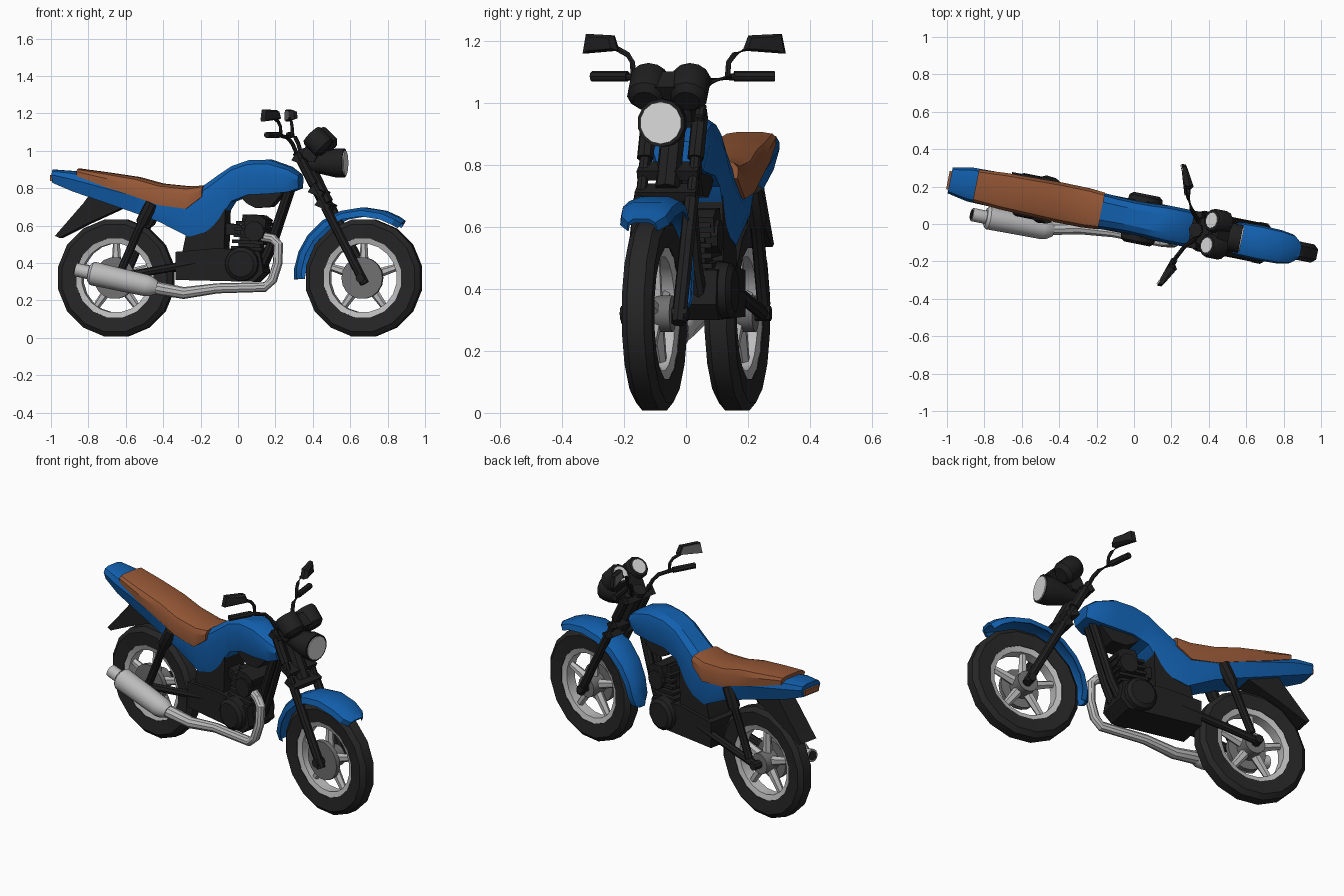
import bpy, bmesh, math
from mathutils import Vector, Matrix

cube = bpy.data.objects.get("Cube")
if cube:
    bpy.data.objects.remove(cube)

# Whole bike is built along x, then turned slightly
PLACE = Matrix.Translation((0.007, 0.033, 0)) @ Matrix.Rotation(math.radians(-11.4), 4, 'Z')


def material(name, rgb):
    m = bpy.data.materials.new(name)
    m.use_nodes = True
    m.diffuse_color = (*rgb, 1)
    m.node_tree.nodes["Principled BSDF"].inputs["Base Color"].default_value = (*rgb, 1)
    return m


blue = material("blue paint", (0.006, 0.115, 0.42))
brown = material("brown leather", (0.3, 0.095, 0.036))
black = material("black metal", (0.014, 0.014, 0.014))
rubber = material("tyre rubber", (0.019, 0.019, 0.019))
silver = material("silver", (0.5, 0.5, 0.5))
grey = material("grey steel", (0.16, 0.16, 0.16))
glass = material("lamp glass", (0.7, 0.7, 0.7))


def finish(name, bm, mat, angle=32):
    bmesh.ops.recalc_face_normals(bm, faces=bm.faces)
    bm.transform(PLACE)
    me = bpy.data.meshes.new(name)
    bm.to_mesh(me)
    bm.free()
    me.materials.append(mat)
    ob = bpy.data.objects.new(name, me)
    bpy.context.collection.objects.link(ob)
    bpy.ops.object.select_all(action='DESELECT')
    ob.select_set(True)
    bpy.context.view_layer.objects.active = ob
    bpy.ops.object.shade_smooth_by_angle(angle=math.radians(angle))
    return ob


def skin(name, rings, mat, loop=False):
    """Bridge equal closed rings; cap the ends unless they form a loop."""
    bm = bmesh.new()
    vs = [[bm.verts.new(p) for p in r] for r in rings]
    n = len(vs[0])
    for i in range(len(vs) if loop else len(vs) - 1):
        a, b = vs[i], vs[(i + 1) % len(vs)]
        for k in range(n):
            bm.faces.new((a[k], a[(k + 1) % n], b[(k + 1) % n], b[k]))
    if not loop:
        bm.faces.new(vs[0])
        bm.faces.new(vs[-1])
    return finish(name, bm, mat)


def tube(name, pts, radii, mat, sides=10):
    pts = [Vector(p) for p in pts]
    if not isinstance(radii, (list, tuple)):
        radii = [radii] * len(pts)
    rings = []
    for i, p in enumerate(pts):
        d = (pts[min(i + 1, len(pts) - 1)] - pts[max(i - 1, 0)]).normalized()
        ref = Vector((0, 1, 0)) if abs(d.y) < 0.8 else Vector((0, 0, 1))
        u = d.cross(ref).normalized()
        v = d.cross(u)
        ring = []
        for k in range(sides):
            a = 2 * math.pi * k / sides
            ring.append(p + radii[i] * (u * math.cos(a) + v * math.sin(a)))
        rings.append(ring)
    return skin(name, rings, mat)


def prism(name, outline, t0, t1, mat):
    return skin(name, [[(x, t, z) for x, z in outline] for t in (t0, t1)], mat)


def body_loft(name, sections, mat, low=0.8):
    """Each section is (x, bottom, top, half width)."""
    rings = []
    for x, b, t, w in sections:
        h = t - b
        half = [(0.5 * w, t), (0.85 * w, t - 0.12 * h), (w, t - 0.4 * h), (low * w, b)]
        rings.append([(x, y, z) for y, z in half] + [(x, -y, z) for y, z in reversed(half)])
    return skin(name, rings, mat)


def wheel_ring(name, profile, x, z, mat, steps=16):
    rings = []
    for k in range(steps):
        a = 2 * math.pi * (k + 0.5) / steps
        rings.append([(x + r * math.cos(a), t, z + r * math.sin(a)) for r, t in profile])
    return skin(name, rings, mat, loop=True)


# Wheels
AXLE_Z = 0.32
for end, x in (("front", 0.68), ("rear", -0.67)):
    wheel_ring(end + "_tyre", [(0.318, -0.028), (0.318, 0.028), (0.292, 0.05), (0.215, 0.042),
                               (0.215, -0.042), (0.292, -0.05)], x, AXLE_Z, rubber)
    wheel_ring(end + "_rim", [(0.217, -0.04), (0.217, 0.04), (0.185, 0.03), (0.185, -0.03)],
               x, AXLE_Z, silver, 20)
    for k in range(5):
        a = math.pi / 2 + k * math.tau / 5
        c, s = math.cos(a), math.sin(a)
        tube(end + "_spoke", [(x + r * c, 0, AXLE_Z + r * s) for r in (0.04, 0.2)],
             [0.028, 0.018], silver, 6)
    tube(end + "_hub", [(x, -0.05, AXLE_Z), (x, 0.06, AXLE_Z)], 0.06, grey, 14)
    tube(end + "_brake_disc", [(x, -0.056, AXLE_Z), (x, -0.03, AXLE_Z)], 0.112, grey, 18)
    tube(end + "_axle", [(x, -0.11, AXLE_Z), (x, 0.11, AXLE_Z)], 0.024, black, 8)

# Front mudguard swept around the wheel
rings = []
for deg, w in ((181, 0.035), (172, 0.06), (158, 0.068), (142, 0.075), (125, 0.082),
               (108, 0.09), (90, 0.093), (72, 0.09), (60, 0.08), (54, 0.05)):
    a = math.radians(deg)
    half = [(0.378, 0.5), (0.362, 0.9), (0.33, 1.0)]
    inner = [(0.33, 0.92), (0.352, 0.8), (0.362, 0.45)]
    side = [(r, w * f) for r, f in half + inner]
    prof = side + [(r, -t) for r, t in reversed(side)]
    # outer and inner skin meet in one closed strip
    prof = ([(r, w * f) for r, f in half] + [(r, w * f) for r, f in inner]
            + [(r, -w * f) for r, f in reversed(inner)] + [(r, -w * f) for r, f in reversed(half)])
    rings.append([(0.68 + r * math.cos(a), t, AXLE_Z + r * math.sin(a)) for r, t in prof])
skin("front_mudguard", rings, blue)

# Tank, side panels and tail
body_loft("tank_and_tail", [
    (-1.01, 0.83, 0.90, 0.07), (-0.9, 0.785, 0.892, 0.092), (-0.56, 0.67, 0.82, 0.1),
    (-0.42, 0.62, 0.78, 0.104), (-0.26, 0.54, 0.77, 0.1), (-0.17, 0.565, 0.825, 0.096),
    (-0.1, 0.62, 0.875, 0.092), (-0.03, 0.73, 0.92, 0.09), (0.06, 0.765, 0.95, 0.092),
    (0.17, 0.77, 0.953, 0.1), (0.28, 0.78, 0.915, 0.1), (0.335, 0.80, 0.875, 0.075)], blue)
body_loft("seat", [
    (-0.87, 0.865, 0.905, 0.088), (-0.72, 0.81, 0.885, 0.099), (-0.55, 0.755, 0.86, 0.104),
    (-0.42, 0.71, 0.825, 0.108), (-0.27, 0.69, 0.81, 0.107), (-0.185, 0.755, 0.815, 0.1)],
    brown, 0.99)
prism("tail_lamp", [(-1.022, 0.84), (-1.0, 0.835), (-1.0, 0.87), (-1.022, 0.87)],
      -0.05, 0.05, brown)
prism("rear_mudguard", [(-0.78, 0.80), (-0.84, 0.72), (-0.995, 0.545), (-0.97, 0.535),
                        (-0.82, 0.61), (-0.62, 0.7)], -0.055, 0.055, black)

# Frame and engine
prism("side_panel", [(-0.27, 0.58), (-0.3, 0.44), (-0.07, 0.44), (-0.06, 0.72), (-0.15, 0.74)],
      -0.075, 0.075, black)
prism("tank_underside", [(-0.03, 0.8), (0.05, 0.72), (0.1, 0.695), (0.18, 0.7), (0.27, 0.8)],
      -0.06, 0.06, black)
prism("crankcase", [(-0.33, 0.31), (0.1, 0.3), (0.15, 0.35), (0.13, 0.46), (-0.1, 0.48),
                    (-0.33, 0.46)], -0.095, 0.095, black)
prism("cylinder_core", [(0.0, 0.45), (0.12, 0.45), (0.15, 0.64), (0.03, 0.66)],
      -0.055, 0.055, black)
for k in range(5):
    x, z = 0.055 + 0.007 * k, 0.475 + 0.033 * k
    prism("cylinder_fin", [(x - 0.085, z), (x + 0.085, z - 0.01), (x + 0.085, z + 0.007),
                           (x - 0.085, z + 0.017)], -0.08, 0.08, black)
prism("cylinder_head", [(0.04, 0.6), (0.155, 0.58), (0.165, 0.63), (0.13, 0.655), (0.06, 0.66)],
      -0.09, 0.09, black)
prism("carburettor", [(-0.1, 0.55), (0.02, 0.55), (0.03, 0.6), (-0.1, 0.62)], -0.04, 0.04, black)
for s in (1, -1):
    tube("engine_cover", [(0.035, s * 0.08, 0.395), (0.035, s * 0.12, 0.395),
                          (0.035, s * 0.135, 0.395)], [0.095, 0.09, 0.07], black, 14)
    tube("head_cover", [(0.1, s * 0.06, 0.57), (0.1, s * 0.1, 0.57)], 0.055, black, 10)
    tube("down_tube", [(0.285, s * 0.025, 0.82), (0.17, s * 0.03, 0.48), (0.1, s * 0.04, 0.33)],
         0.024, black, 8)
    tube("swing_arm", [(-0.67, s * 0.085, AXLE_Z), (-0.22, s * 0.075, 0.4)], 0.022, black, 8)
    tube("shock_absorber", [(-0.46, s * 0.09, 0.72), (-0.51, s * 0.095, 0.62),
                            (-0.52, s * 0.095, 0.6), (-0.63, s * 0.095, 0.35)],
         [0.034, 0.034, 0.022, 0.022], black, 8)

# Exhaust on the right side
tube("exhaust_pipe", [(0.14, -0.05, 0.54), (0.2, -0.075, 0.53), (0.23, -0.085, 0.5),
                      (0.228, -0.09, 0.4), (0.2, -0.095, 0.31), (0.16, -0.1, 0.272),
                      (-0.1, -0.1, 0.265), (-0.28, -0.115, 0.24), (-0.45, -0.15, 0.272)],
     [0.026] * 6 + [0.027, 0.032, 0.036], silver)
tube("muffler", [(-0.42, -0.15, 0.268), (-0.45, -0.153, 0.275), (-0.475, -0.155, 0.28),
                 (-0.77, -0.155, 0.345), (-0.785, -0.155, 0.348)],
     [0.036, 0.052, 0.058, 0.064, 0.05], silver, 14)
tube("muffler_tip", [(-0.77, -0.155, 0.345), (-0.86, -0.155, 0.365)], 0.036, silver, 12)
tube("muffler_opening", [(-0.86, -0.155, 0.365), (-0.864, -0.155, 0.366)], 0.027, black, 12)

# Fork, clamps and steering head
def fork_x(z):
    return 0.695 - (z - 0.3) * 0.525


def fork_rod(name, z0, z1, t, r):
    tube(name, [(fork_x(z0), t, z0), (fork_x(z1), t, z1)], r, black, 8)


for s in (1, -1):
    fork_rod("fork_lower", 0.29, 0.7, s * 0.083, 0.024)
    fork_rod("fork_upper", 0.68, 0.99, s * 0.083, 0.018)
    fork_rod("fork_shroud", 0.82, 0.95, s * 0.083, 0.027)
for name, z in (("fork_brace", 0.71), ("lower_clamp", 0.78), ("upper_clamp", 0.95)):
    x = fork_x(z)
    prism(name, [(x - 0.05, z), (x + 0.02, z - 0.03), (x + 0.035, z), (x - 0.03, z + 0.03)],
          -0.1, 0.1, black)
fork_rod("steering_head", 0.72, 1.0, 0, 0.04)

# Headlamp and gauges
tube("headlamp_shell", [(x, 0, 0.935) for x in (0.38, 0.45, 0.53, 0.575)],
     [0.045, 0.06, 0.078, 0.078], black, 14)
tube("headlamp_glass", [(0.572, 0, 0.935), (0.581, 0, 0.935)], 0.068, glass, 14)
prism("gauge_bracket", [(0.33, 0.94), (0.42, 0.94), (0.47, 1.03), (0.4, 1.07)], -0.07, 0.07, black)
for s in (1, -1):
    def gauge_point(d):
        return (0.445 - 0.7 * d, s * 0.068, 1.048 + 0.7 * d)
    tube("gauge_pod", [gauge_point(d) for d in (-0.062, -0.04, 0.045, 0.058)],
         [0.042, 0.064, 0.064, 0.056], black, 12)
    tube("gauge_face", [gauge_point(d) for d in (0.057, 0.061)], 0.042, glass, 12)
prism("gauge_bridge", [(0.4, 1.04), (0.46, 0.99), (0.51, 1.05), (0.45, 1.1)], -0.07, 0.07, black)

# Handlebar, grips and mirrors
for s in (1, -1):
    tube("handlebar", [(0.335, s * 0.05, 0.96), (0.305, s * 0.08, 1.04), (0.285, s * 0.105, 1.07),
                       (0.255, s * 0.165, 1.083), (0.24, s * 0.2, 1.085)], 0.011, black, 8)
    tube("grip", [(0.25, s * 0.175, 1.085), (0.21, s * 0.3, 1.085)], 0.017, black, 8)
    tube("mirror_stem", [(0.258, s * 0.155, 1.083), (0.256, s * 0.158, 1.13),
                         (0.248, s * 0.175, 1.155), (0.232, s * 0.215, 1.175)], 0.009, black, 6)
    corners = [(0.205, 1.168), (0.222, 1.217), (0.32, 1.222), (0.332, 1.158)]

    def mirror_ring(dx, shrink):
        return [(0.225 + dx - 0.4 * (t - 0.27), s * (0.27 + (t - 0.27) * shrink),
                 1.19 + (z - 1.19) * shrink) for t, z in corners]
    skin("mirror_shell", [mirror_ring(-0.016, 1), mirror_ring(0.008, 1), mirror_ring(0.022, 0.7)],
         black)
    skin("mirror_glass", [mirror_ring(-0.016, 0.88), mirror_ring(-0.02, 0.88)], grey)
